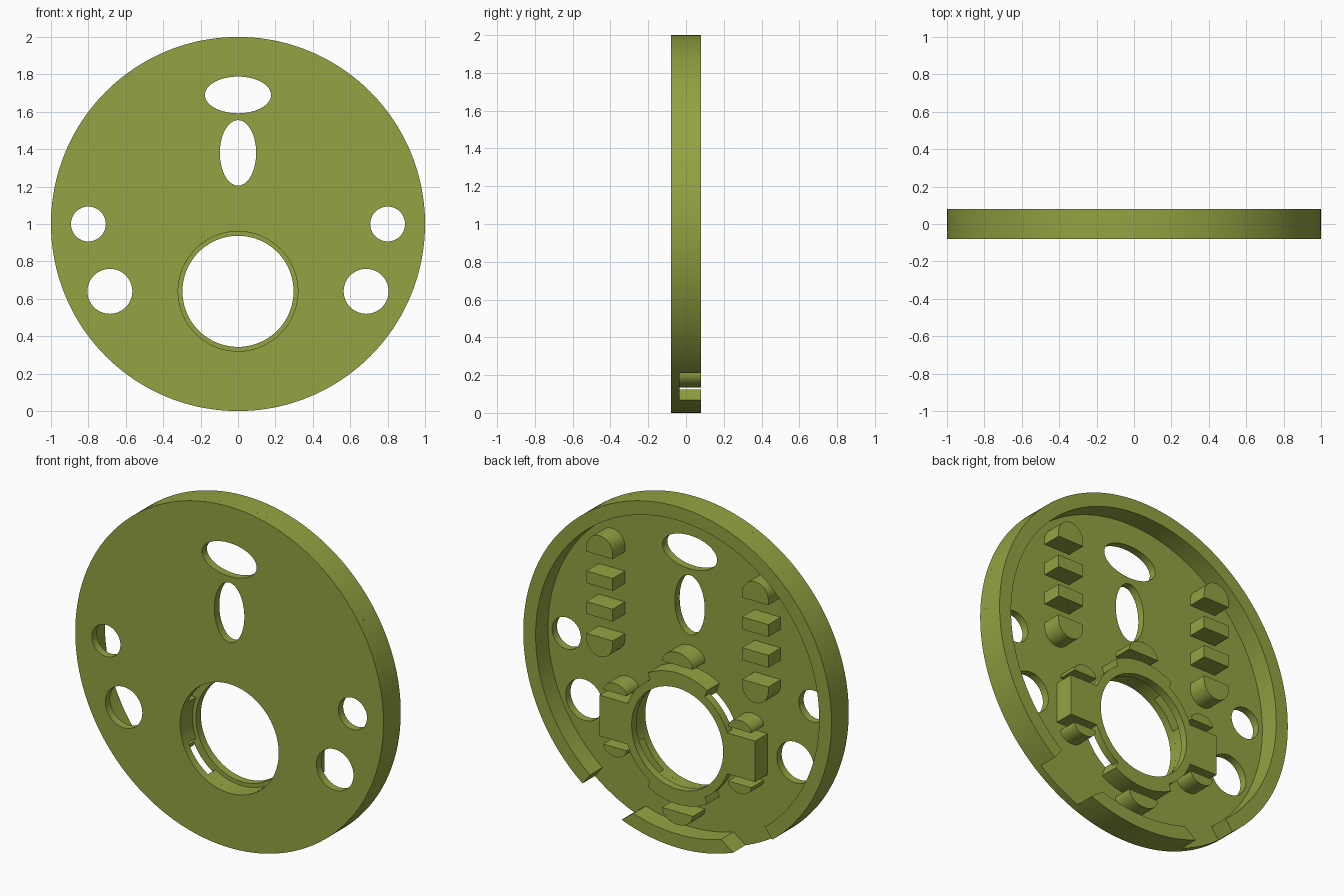
import bpy, bmesh, math

if "Cube" in bpy.data.objects:
    bpy.data.objects.remove(bpy.data.objects["Cube"])

olive = bpy.data.materials.new("olive_green")
olive.diffuse_color = (0.296, 0.366, 0.054, 1)
olive.use_nodes = True
olive.node_tree.nodes["Principled BSDF"].inputs["Base Color"].default_value = olive.diffuse_color

FRONT, FLOOR, BACK = -0.08, -0.035, 0.08   # depth levels along y
HUB = 0.64                                 # height of the large opening


def arc(cx, cz, rx, rz, a0=0, a1=360, n=96):
    """Points along an elliptical arc; a full turn omits the repeated end."""
    last = n if abs(a1 - a0) == 360 else n + 1
    return [(cx + rx * math.cos(math.radians(a0 + (a1 - a0) * i / n)),
             cz + rz * math.sin(math.radians(a0 + (a1 - a0) * i / n))) for i in range(last)]


def plate(name, loops, y0, y1):
    """Extrude closed x-z outlines (the first outer, the rest holes) between two depths."""
    cu = bpy.data.curves.new(name, 'CURVE')
    cu.dimensions = '2D'
    cu.fill_mode = 'BOTH'
    cu.extrude = (y1 - y0) / 2
    for pts in loops:
        s = cu.splines.new('POLY')
        s.points.add(len(pts) - 1)
        for p, (x, z) in zip(s.points, pts):
            p.co = (x, z, 0, 1)
        s.use_cyclic_u = True
    ob = bpy.data.objects.new(name, cu)
    bpy.context.collection.objects.link(ob)
    ob.rotation_euler.x = math.pi / 2
    ob.location.y = (y0 + y1) / 2
    bpy.ops.object.select_all(action='DESELECT')
    ob.select_set(True)
    bpy.context.view_layer.objects.active = ob
    bpy.ops.object.convert(target='MESH')
    ob = bpy.context.object
    bm = bmesh.new()
    bm.from_mesh(ob.data)
    bmesh.ops.remove_doubles(bm, verts=bm.verts, dist=1e-5)
    bmesh.ops.recalc_face_normals(bm, faces=bm.faces)
    bm.to_mesh(ob.data)
    bm.free()
    ob.data.materials.clear()
    ob.data.materials.append(olive)
    bpy.ops.object.shade_smooth_by_angle(angle=math.radians(30))
    return ob


def rect(x0, x1, z0, z1):
    return [(x0, z0), (x1, z0), (x1, z1), (x0, z1)]


def cap(cx, z, half, height, up, straight=0.0):
    """Rounded cap with a flat edge at z, bulging up (1) or down (-1)."""
    pts = arc(cx, z + up * straight, half, up * (height - straight), 0, 180, 24)
    if straight:
        pts += [(cx - half, z), (cx + half, z)]
    return pts


# Front disc with all its openings
holes = [arc(0, 1.69, 0.177, 0.098), arc(0, 1.38, 0.097, 0.175), arc(0, HUB, 0.32, 0.32)]
for s in (-1, 1):
    holes += [arc(s * 0.80, 1.0, 0.093, 0.093), arc(s * 0.685, HUB, 0.12, 0.12)]
plate("front_disc", [arc(0, 1, 1, 1, n=192)] + holes, FRONT, FLOOR)

# Raised rim, broken by two notches near the bottom
plate("main_rim", [arc(0, 1, 1, 1, -52, 232, 160) + arc(0, 1, 0.92, 0.92, 232, -52, 160)],
      FLOOR, BACK)
plate("lower_rim", [arc(0, 1, 1, 1, -111.2, -68.8, 24) + arc(0, 1, 0.92, 0.92, -72, -108, 24)],
      FLOOR, BACK)

for s, side in ((1, "right"), (-1, "left")):
    # Column of ribs with rounded ends
    x = s * 0.505
    plate(side + "_column_top", [cap(x, 1.58, 0.085, 0.115, 1, 0.03)], FLOOR, BACK)
    plate(side + "_column_bottom", [cap(x, 1.10, 0.085, 0.115, -1, 0.03)], FLOOR, BACK)
    for i, z in enumerate((1.43, 1.25)):
        plate(f"{side}_column_rib_{i}", [rect(x - 0.085, x + 0.085, z - 0.036, z + 0.036)],
              FLOOR, BACK)
    # Block beside the opening, hollowed to follow the hub
    inner = [(s * px, pz) for px, pz in arc(0, HUB, 0.32, 0.32, -22, 22, 16)]
    plate(side + "_hub_block", [inner + [(s * 0.505, HUB + 0.12), (s * 0.505, HUB - 0.12)]],
          FLOOR, BACK)

for up, end in ((1, "upper"), (-1, "lower")):
    # Curved supports and caps above and below the opening
    plate(end + "_hub_support",
          [arc(0, HUB, 0.385, up * 0.385, 60, 120, 24) + arc(0, HUB, 0.32, up * 0.32, 122, 58, 24)],
          FLOOR, BACK)
    plate(end + "_hub_cap", [cap(0, HUB + up * 0.43, 0.10, 0.075, up)], FLOOR, BACK)
    for s, side in ((1, "right"), (-1, "left")):
        plate(f"{end}_{side}_block_cap", [cap(s * 0.405, HUB + up * 0.16, 0.075, 0.055, up)],
              FLOOR, BACK)

# Lip ring bridging the hub supports
plate("hub_lip", [arc(0, HUB, 0.345, 0.345), arc(0, HUB, 0.297, 0.297)], 0.035, BACK)
